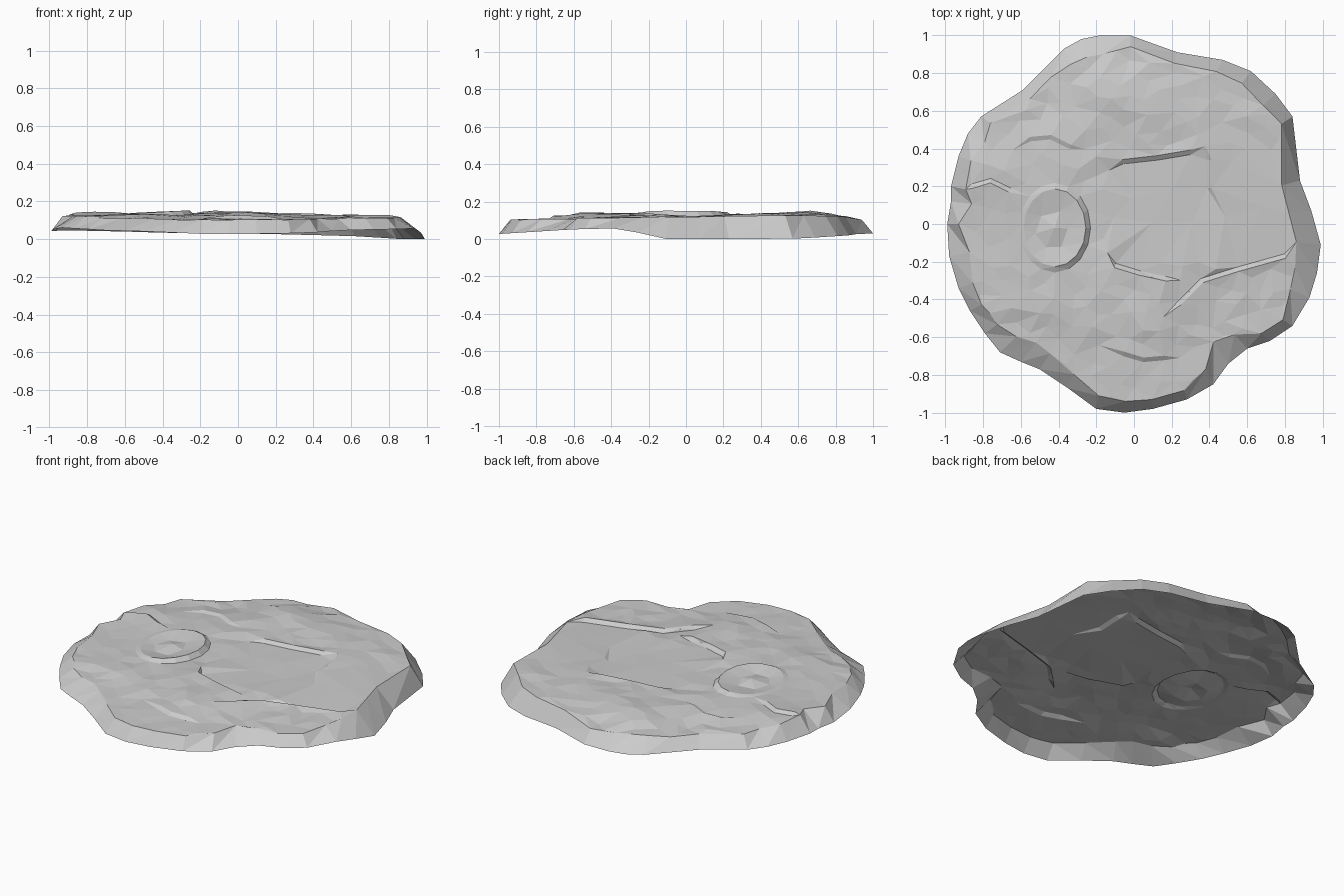
import bpy, math, random
from mathutils import Vector
from mathutils.geometry import delaunay_2d_cdt, intersect_point_tri_2d

if "Cube" in bpy.data.objects:
    bpy.data.objects.remove(bpy.data.objects["Cube"])

random.seed(4)

# Outer outline: x, y, width of the sloping skirt at that point
OUTLINE = [
    (-.18, 1, .10), (-.02, 1, .06), (.23, .91, .06), (.47, .87, .07), (.62, .81, .08),
    (.75, .69, .09), (.84, .57, .07), (.88, .23, .10), (.94, .07, .12), (.99, -.11, .13),
    (.97, -.26, .12), (.93, -.39, .11), (.84, -.54, .06), (.72, -.62, .06), (.60, -.66, .10),
    (.50, -.74, .14), (.42, -.85, .09), (.28, -.93, .05), (.10, -.98, .05), (-.05, -1, .06),
    (-.20, -.98, .07), (-.35, -.87, .08), (-.50, -.77, .10), (-.60, -.73, .13), (-.71, -.68, .12),
    (-.79, -.58, .08), (-.87, -.46, .07), (-.93, -.34, .08), (-.98, -.17, .11), (-.99, 0, .06),
    (-.97, .12, .11), (-.97, .20, .08), (-.93, .36, .07), (-.88, .48, .10), (-.81, .57, .06),
    (-.59, .71, .06), (-.47, .83, .06), (-.37, .93, .09), (-.28, .98, .10)]

# Known ground heights, blended between
SPOTS = [
    (-.1, -.93, .105), (.25, -.86, .105), (.5, -.6, .11), (.8, -.48, .115), (.85, -.1, .12),
    (.78, .3, .125), (.74, .58, .13), (.5, .78, .125), (.15, .85, .12), (-.1, .92, .10),
    (-.45, .74, .105), (-.8, .5, .115), (-.9, 0, .125), (-.85, -.35, .125), (-.65, -.57, .11),
    (-.35, -.8, .105), (.05, -.5, .142), (.3, 0, .12), (.05, .1, .12), (.6, .1, .122),
    (-.12, .68, .153), (.15, .6, .145), (.4, .5, .135), (-.45, .35, .135), (-.75, .18, .142),
    (-.55, -.4, .135), (.5, -.4, .12), (-.15, -.3, .135), (-.7, -.1, .13)]

# Broken ledges: path points, then the rise on the left of the path
LEDGES = [
    ([(.24, -.42), (.36, -.30), (.55, -.24), (.80, -.17)], -.02),
    ([(-.06, .33), (.12, .35), (.30, .38)], .015),
    ([(-.10, -.22), (.03, -.26), (.17, -.29)], -.02),
    ([(.40, .19), (.40, .34)], -.012),
    ([(-.55, .45), (-.44, .46), (-.34, .41)], .01),
    ([(-.05, -.69), (.05, -.72), (.16, -.71)], .012),
    ([(-.86, .20), (-.76, .23), (-.66, .18)], -.015)]


def ramp(t, table):
    """Linear interpolation in a small table."""
    for (a, u), (b, v) in zip(table, table[1:]):
        if t <= b:
            return u + (v - u) * max(0, (t - a) / (b - a))
    return table[-1][1]


def foot_height(x, y):
    left = ramp(y, [(-1, .03), (-.6, .055), (-.3, .065), (0, .045), (.5, .05), (.8, .04), (1, .035)])
    right = ramp(y, [(-1, .03), (-.6, .055), (-.36, .06), (-.1, .002), (.6, .005), (.8, .018), (1, .03)])
    k = min(1, max(0, (x + .3) / .8))
    return left + (right - left) * k


def ground_height(x, y):
    total = weight = 0
    for sx, sy, sz in SPOTS:
        w = 1 / ((x - sx) ** 2 + (y - sy) ** 2 + .004) ** 1.5
        total += w * sz
        weight += w
    return total / weight


# Inner edge of the skirt
outer = [Vector((x, y, foot_height(x, y))) for x, y, w in OUTLINE]
pts, heights, edges = [], [], []


def add(x, y, dz=0.0):
    pts.append(Vector((x, y)))
    heights.append(ground_height(x, y) + dz)
    return len(pts) - 1


for x, y, w in OUTLINE:
    k = 1 - w / math.hypot(x, y)
    add(x * k, y * k)
n = len(OUTLINE)
rim = pts[:]
edges += [(i, (i + 1) % n) for i in range(n)]

# Round raised plateau with a sharp right-hand edge
CX, CY = -.42, -.02
for r, dz in ((.165, .020), (.19, -.006)):
    start = len(pts)
    for i in range(16):
        a = math.tau * i / 16
        fade = .55 + .45 * math.cos(a)
        add(CX + r * math.cos(a), CY + r * 1.25 * math.sin(a), dz * fade + .005)
    edges += [(start + i, start + (i + 1) % 16) for i in range(16)]
add(CX, CY, .018)

# Ledges made of paired high and low lines
for path, rise in LEDGES:
    for side in (1, -1):
        start = len(pts)
        for i, p in enumerate(path):
            a, b = Vector(path[max(i - 1, 0)]), Vector(path[min(i + 1, len(path) - 1)])
            d = (b - a).normalized()
            q = Vector(p) + Vector((-d.y, d.x)) * side * .012
            add(q.x, q.y, side * rise / 2)
        edges += [(start + i, start + i + 1) for i in range(len(path) - 1)]

# Loose uneven ground points, sparser on the flat right-hand basin
for _ in range(2500):
    x, y = random.uniform(-.9, .9), random.uniform(-.93, .93)
    p = Vector((x, y))
    inside = any(intersect_point_tri_2d(p, Vector((0, 0)), rim[i], rim[(i + 1) % n]) for i in range(n))
    basin = -.1 < x < .8 and -.2 < y < .33
    gap = .2 if basin else .085
    if inside and all((p - q).length > (.05 if j < n else gap * .8) for j, q in enumerate(pts)):
        add(x, y, random.uniform(-1, 1) * (.001 if basin else .006))

co, _, tris, orig, _, _ = delaunay_2d_cdt(pts, edges, [], 1, 1e-5)
verts = []
for p, src in zip(co, orig):
    verts.append((p.x, p.y, heights[src[0]] if src else ground_height(p.x, p.y)))
index = {s: i for i, src in enumerate(orig) for s in src}
base = len(verts)
verts += [tuple(v) for v in outer]
faces = [tuple(t) for t in tris]

# Flared skirt
for i in range(n):
    j = (i + 1) % n
    a, b, c, d = index[i], base + i, base + j, index[j]
    faces += [(a, c, b), (a, d, c)]

low = min(v[2] for v in verts)
verts = [(x, y, z - low) for x, y, z in verts]
mesh = bpy.data.meshes.new("rocky_ground_patch")
mesh.from_pydata(verts, [], faces)
mesh.update()
ob = bpy.data.objects.new("rocky_ground_patch", mesh)
bpy.context.collection.objects.link(ob)

# Make every face point upwards and outwards
for f in mesh.polygons:
    if f.normal.z < 0:
        f.flip()
mesh.update()
